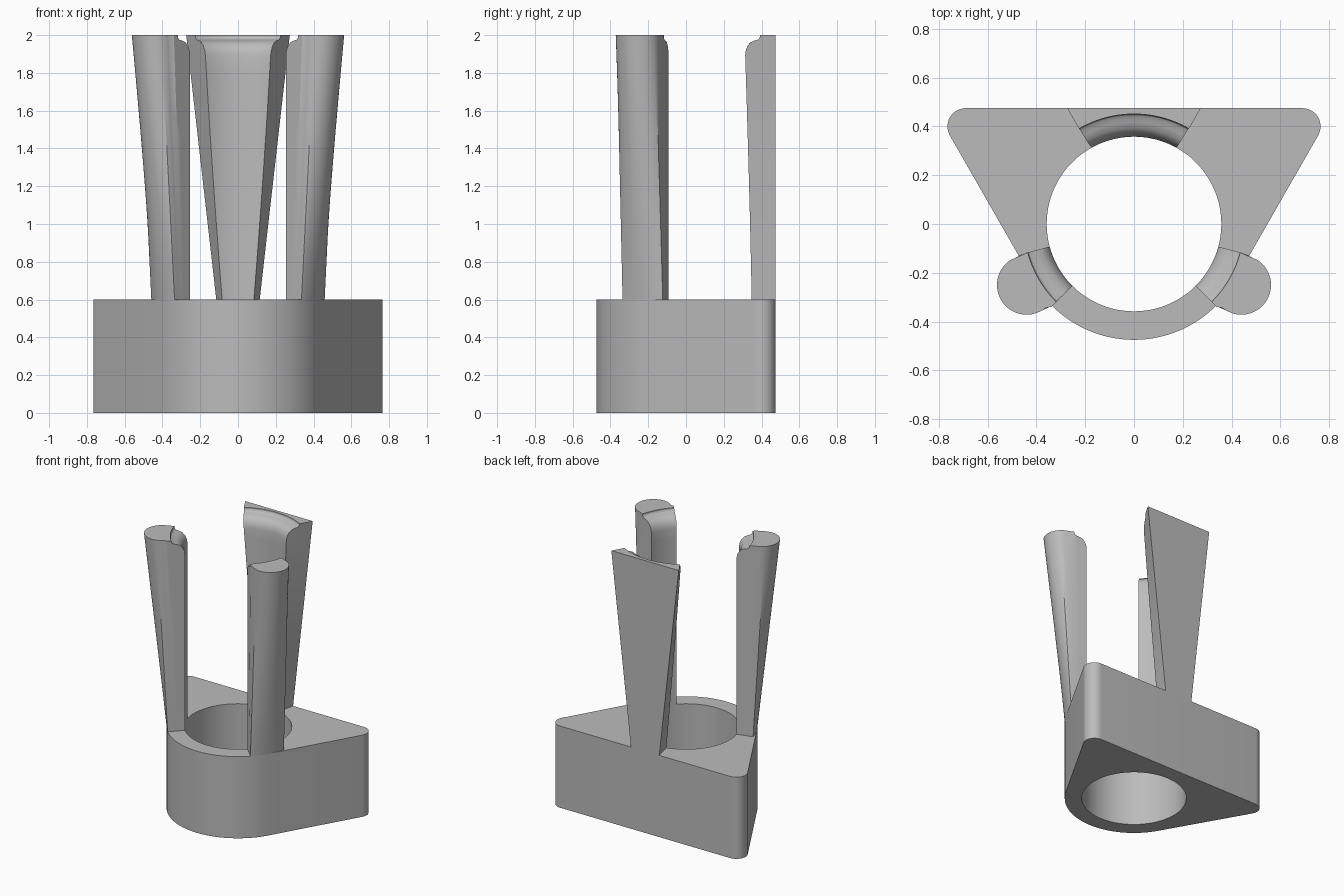
import bpy, bmesh
from math import sin, cos, tan, atan, radians, pi

if "Cube" in bpy.data.objects:
    bpy.data.objects.remove(bpy.data.objects["Cube"])

R_IN, R_OUT = 0.358, 0.475      # bore and body radii
Z0, Z1 = 0.6, 2.0               # top of base, top of prongs

grey = bpy.data.materials.new("grey plastic")
grey.diffuse_color = (0.5, 0.5, 0.5, 1)
grey.use_nodes = True
grey.node_tree.nodes["Principled BSDF"].inputs["Base Color"].default_value = grey.diffuse_color


def lerp(a, b, t):
    return a + (b - a) * t


def arc(cx, cy, r, a0, a1, n):
    """Points on an arc, angles in degrees."""
    return [(cx + r * cos(radians(lerp(a0, a1, i / n))),
             cy + r * sin(radians(lerp(a0, a1, i / n)))) for i in range(n + 1)]


def line(p, q, n):
    return [(lerp(p[0], q[0], i / n), lerp(p[1], q[1], i / n)) for i in range(n + 1)]


def loft(name, sections):
    """Closed solid through (z, outline) sections with equal point counts."""
    bm = bmesh.new()
    rings = [[bm.verts.new((x, y, z)) for x, y in pts] for z, pts in sections]
    n = len(rings[0])
    for a, b in zip(rings, rings[1:]):
        for i in range(n):
            j = (i + 1) % n
            bm.faces.new((a[i], a[j], b[j], b[i]))
    bm.faces.new(rings[0][::-1])
    bm.faces.new(rings[-1])
    bmesh.ops.recalc_face_normals(bm, faces=bm.faces)
    mesh = bpy.data.meshes.new(name)
    bm.to_mesh(mesh)
    bm.free()
    ob = bpy.data.objects.new(name, mesh)
    bpy.context.collection.objects.link(ob)
    mesh.materials.append(grey)
    return ob


def select(ob):
    bpy.ops.object.select_all(action='DESELECT')
    ob.select_set(True)
    bpy.context.view_layer.objects.active = ob


def cut(ob, cutter):
    mod = ob.modifiers.new("cut", 'BOOLEAN')
    mod.operation, mod.solver, mod.object = 'DIFFERENCE', 'EXACT', cutter
    select(ob)
    bpy.ops.object.modifier_apply(modifier=mod.name)


def smooth(ob):
    select(ob)
    bpy.ops.object.shade_smooth_by_angle(angle=radians(25))


# Base: rounded triangle wrapped around the round body, with a bore
CX, CY, CR = 0.69, 0.40, 0.075
outline = (arc(0, 0, R_OUT, -150, -30, 48) + arc(CX, CY, CR, -30, 90, 14)
           + arc(-CX, CY, CR, 90, 210, 14))
base = loft("base", [(0, outline), (Z0, outline)])
bore = loft("bore_cutter", [(z, arc(0, 0, R_IN, 0, 357.5, 143)) for z in (-0.1, 0.7)])
cut(base, bore)

# Cutter for the rounded lip step inside the prong tops
lip = [(0.357, 1.89), (0.363, 1.92), (0.375, 1.945), (0.393, 1.962), (0.418, 1.971),
       (0.436, 1.975), (0.446, 1.981), (0.451, 1.99), (0.452, 2.1)]
lip_cutter = loft("lip_cutter", [(z, arc(0, 0, r, 0, 357.5, 143)) for r, z in lip])


# Back prong: flat back, curved inside, flaring upward
def back_section(t):
    k = lerp(0.242, 0.577, t)
    h = atan(k) * 180 / pi
    w = R_OUT * k
    return arc(0, 0, R_IN, 90 - h, 90 + h, 24) + [(-w, R_OUT), (w, R_OUT)]


back = loft("back_prong", [(lerp(Z0, Z1, i / 8), back_section(i / 8)) for i in range(9)])

# Front prongs: ring segment at the foot blending into a round post at the top
PX, PY, PR, HALF = 0.44, -0.25, 0.122, 15


def polar(r, a):
    return (r * cos(radians(a)), r * sin(radians(a)))


def foot_section():
    lo, hi = -30 - HALF, -30 + HALF
    return (arc(0, 0, R_IN, hi, lo, 12)
            + line(polar(R_IN, lo), polar(R_OUT, lo), 8)[1:]
            + arc(0, 0, R_OUT, lo, hi, 28)[1:]
            + line(polar(R_OUT, hi), polar(R_IN, hi), 8)[1:-1])


def head_section():
    lo, hi = -30 - HALF, -30 + HALF
    left = line(polar(R_IN, lo), polar(0.48, lo), 4)[1:]
    right = line(polar(0.48, hi), polar(R_IN, hi), 4)[:-1]
    sweep = arc(PX, PY, PR, -135, 75, 36)
    return (arc(0, 0, R_IN, hi, lo, 12) + left + sweep[1:4] + [sweep[5]]
            + arc(PX, PY, PR, -105, 45, 28)[1:]
            + [sweep[32], sweep[33], sweep[34], sweep[35]] + right[:])[:51] + right[-3:]


foot, head = foot_section(), head_section()
front_prongs = []
for name, s in (("front_right_prong", 1), ("front_left_prong", -1)):
    secs = []
    for i in range(9):
        t = i / 8
        secs.append((lerp(Z0, Z1, t), [(s * lerp(a[0], b[0], t), lerp(a[1], b[1], t))
                                       for a, b in zip(foot, head)]))
    front_prongs.append(loft(name, secs))

for ob in [back] + front_prongs:
    cut(ob, lip_cutter)
for ob in [base, back] + front_prongs:
    smooth(ob)
for c in (bore, lip_cutter):
    bpy.data.objects.remove(c, do_unlink=True)
